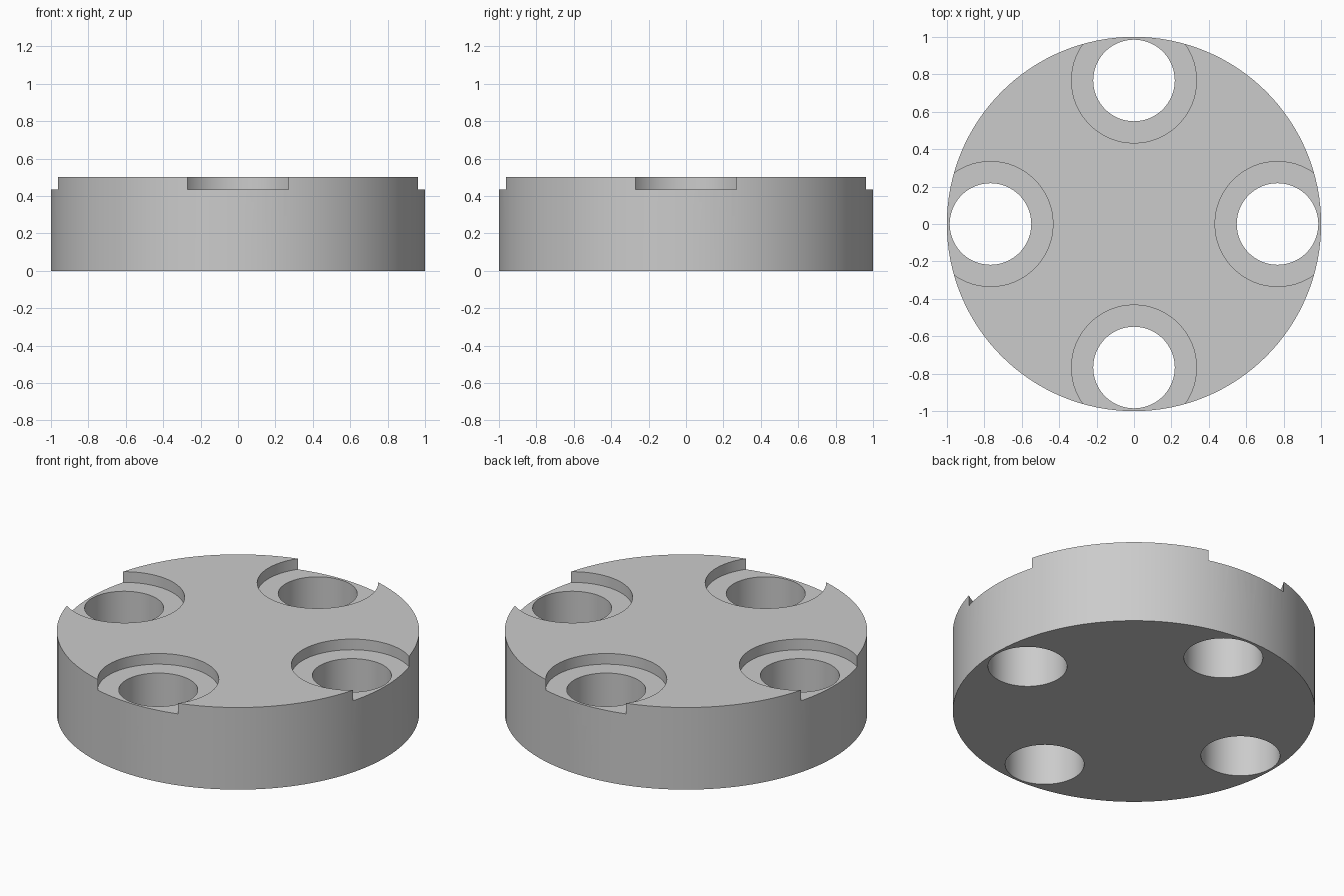
import bpy, bmesh, math
from mathutils import Matrix

cube = bpy.data.objects.get("Cube")
if cube:
    bpy.data.objects.remove(cube, do_unlink=True)

HEIGHT, SEAT_Z = 0.5, 0.435            # disc top and counterbore floor
BOLT_R, HOLE_R, BORE_R = 0.767, 0.218, 0.334

# Single plain grey material
grey = bpy.data.materials.new("plain grey")
grey.use_nodes = True
colour = (0.6, 0.6, 0.6, 1.0)
grey.diffuse_color = colour
grey.node_tree.nodes["Principled BSDF"].inputs["Base Color"].default_value = colour


def lathe(bm, profile, x, y, segments):
    """Closed solid of revolution from (radius, z) pairs, capped at both ends."""
    rings = []
    for r, z in profile:
        rings.append([bm.verts.new((x + r * math.cos(2 * math.pi * i / segments),
                                    y + r * math.sin(2 * math.pi * i / segments), z))
                      for i in range(segments)])
    for low, high in zip(rings, rings[1:]):
        for i in range(segments):
            j = (i + 1) % segments
            bm.faces.new((low[i], low[j], high[j], high[i]))
    bm.faces.new(rings[0][::-1])
    bm.faces.new(rings[-1])


def make_object(name, bm):
    mesh = bpy.data.meshes.new(name)
    bm.to_mesh(mesh)
    bm.free()
    mesh.materials.append(grey)
    obj = bpy.data.objects.new(name, mesh)
    bpy.context.collection.objects.link(obj)
    return obj


# Thick round disc
bm = bmesh.new()
lathe(bm, [(1, 0), (1, HEIGHT)], 0, 0, 128)
disc = make_object("drilled_disc", bm)

# Four stepped cutters: through hole plus wide counterbore that breaks the rim
bm = bmesh.new()
for k in range(4):
    a = k * math.pi / 2
    lathe(bm, [(HOLE_R, -0.1), (HOLE_R, SEAT_Z), (BORE_R, SEAT_Z), (BORE_R, HEIGHT + 0.1)],
          BOLT_R * math.cos(a), BOLT_R * math.sin(a), 64)
cutter = make_object("hole_cutter", bm)
cutter.hide_render = True

# Cut the holes, then drop the helper
cut = disc.modifiers.new("counterbored holes", 'BOOLEAN')
cut.operation, cut.solver, cut.object = 'DIFFERENCE', 'EXACT', cutter
bpy.ops.object.select_all(action='DESELECT')
disc.select_set(True)
bpy.context.view_layer.objects.active = disc
bpy.ops.object.modifier_apply(modifier=cut.name)
bpy.data.objects.remove(cutter, do_unlink=True)

# Smooth curved walls, crisp rims
bpy.ops.object.shade_smooth_by_angle(angle=math.radians(30))
